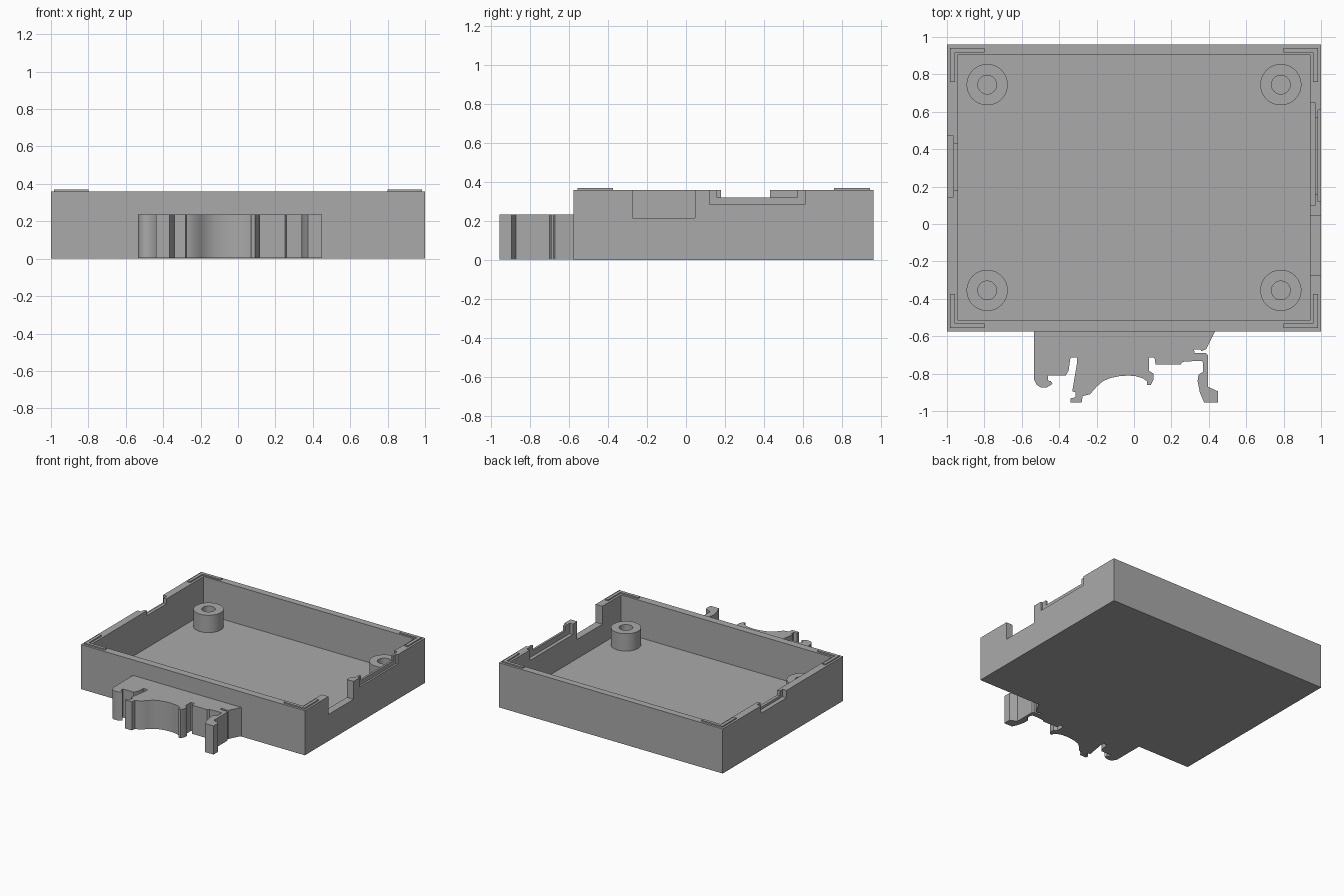
import bpy, bmesh, math

if "Cube" in bpy.data.objects:
    bpy.data.objects.remove(bpy.data.objects["Cube"])

FLOOR, RIM = 0.06, 0.36

grey = bpy.data.materials.new("plain grey plastic")
grey.diffuse_color = (0.4, 0.4, 0.4, 1)
grey.use_nodes = True
grey.node_tree.nodes["Principled BSDF"].inputs["Base Color"].default_value = grey.diffuse_color


def add_object(name, bm):
    bmesh.ops.recalc_face_normals(bm, faces=bm.faces)
    mesh = bpy.data.meshes.new(name)
    bm.to_mesh(mesh)
    bm.free()
    mesh.materials.append(grey)
    ob = bpy.data.objects.new(name, mesh)
    bpy.context.collection.objects.link(ob)
    return ob


def prism(name, outline, z0, z1):
    bm = bmesh.new()
    base = bm.faces.new([bm.verts.new((x, y, z0)) for x, y in outline])
    top = bmesh.ops.extrude_face_region(bm, geom=[base], use_keep_orig=True)["geom"]
    bmesh.ops.translate(bm, vec=(0, 0, z1 - z0),
                        verts=[v for v in top if isinstance(v, bmesh.types.BMVert)])
    return add_object(name, bm)


def box(name, x0, x1, y0, y1, z0, z1):
    return prism(name, [(x0, y0), (x1, y0), (x1, y1), (x0, y1)], z0, z1)


def smooth(ob):
    bpy.ops.object.select_all(action='DESELECT')
    ob.select_set(True)
    bpy.context.view_layer.objects.active = ob
    bpy.ops.object.shade_smooth_by_angle(angle=math.radians(35))


def cut(target, *bounds):
    cutter = box("cutter", *bounds)
    mod = target.modifiers.new("cut", 'BOOLEAN')
    mod.operation, mod.solver, mod.object = 'DIFFERENCE', 'EXACT', cutter
    bpy.context.view_layer.objects.active = target
    bpy.ops.object.modifier_apply(modifier=mod.name)
    bpy.data.objects.remove(cutter)


# open tray
tray = box("tray", -1, 1, -0.575, 0.96, 0, RIM)
cut(tray, -0.94, 0.94, -0.515, 0.905, FLOOR, 1)
# right wall: deep cable opening, then a stepped panel slot in three layers
cut(tray, 0.9, 1.1, -0.275, 0.045, 0.215, 1)
cut(tray, 0.985, 1.1, 0.12, 0.61, 0.285, 1)
cut(tray, 0.9, 1.1, 0.16, 0.57, 0.32, 1)
cut(tray, 0.9, 0.968, 0.10, 0.65, 0.275, 1)
# left wall: two-layer notch
cut(tray, -1.1, -0.965, 0.145, 0.47, 0.30, 1)
cut(tray, -1.1, -0.9, 0.18, 0.43, 0.32, 1)

# raised L-shaped locating lips in the rim corners
for sx in (-1, 1):
    for sy, edge in ((1, 0.942), (-1, -0.557)):
        outer, inner, end = 0.983, 0.958, 0.80
        yi, ye = edge - sy * 0.025, edge - sy * 0.183
        prism("corner_lip", [(sx * outer, edge), (sx * end, edge), (sx * end, yi),
                             (sx * inner, yi), (sx * inner, ye), (sx * outer, ye)],
              RIM - 0.005, 0.37)

# screw standoffs with blind holes
SIDES = 48
for x in (-0.785, 0.785):
    for y in (-0.355, 0.745):
        bm = bmesh.new()
        rings = []
        for r, z in ((0.11, FLOOR - 0.01), (0.11, 0.2), (0.05, 0.2), (0.05, FLOOR + 0.002)):
            rings.append([bm.verts.new((x + r * math.cos(i * math.tau / SIDES),
                                        y + r * math.sin(i * math.tau / SIDES), z))
                          for i in range(SIDES)])
        for a, b in zip(rings, rings[1:]):
            for i in range(SIDES):
                j = (i + 1) % SIDES
                bm.faces.new((a[i], a[j], b[j], b[i]))
        bm.faces.new(rings[0])
        bm.faces.new(rings[-1])
        smooth(add_object("screw_standoff", bm))

# rail clip on the front wall: left foot, hook, curved scoop, tooth, spring arm
left_hook = [(-.535, -.57), (-.535, -.83), (-.52, -.86), (-.50, -.873), (-.465, -.873),
             (-.435, -.855), (-.445, -.84), (-.46, -.837), (-.46, -.81), (-.365, -.81),
             (-.35, -.785), (-.34, -.715), (-.305, -.715), (-.305, -.745), (-.33, -.895),
             (-.312, -.90), (-.312, -.927), (-.34, -.932), (-.34, -.955), (-.28, -.955),
             (-.275, -.92)]
scoop = [(-.235, -.91), (-.20, -.87), (-.165, -.84), (-.125, -.823), (-.08, -.814),
         (-.03, -.81), (.01, -.814), (.045, -.824), (.07, -.84)]
tooth = [(.07, -.862), (.09, -.86), (.105, -.83), (.105, -.80), (.08, -.785),
         (.08, -.715), (.11, -.715), (.115, -.75), (.25, -.75), (.26, -.737)]
spring_arm = [(.32, -.733), (.365, -.733), (.37, -.75), (.37, -.79), (.345, -.805),
              (.34, -.84), (.352, -.90), (.375, -.955), (.45, -.955), (.45, -.895),
              (.395, -.87), (.395, -.70), (.385, -.69), (.325, -.69), (.32, -.67),
              (.355, -.67), (.36, -.68), (.385, -.67), (.395, -.65), (.435, -.57)]
smooth(prism("rail_clip", left_hook + scoop + tooth + spring_arm, 0.004, 0.235))
